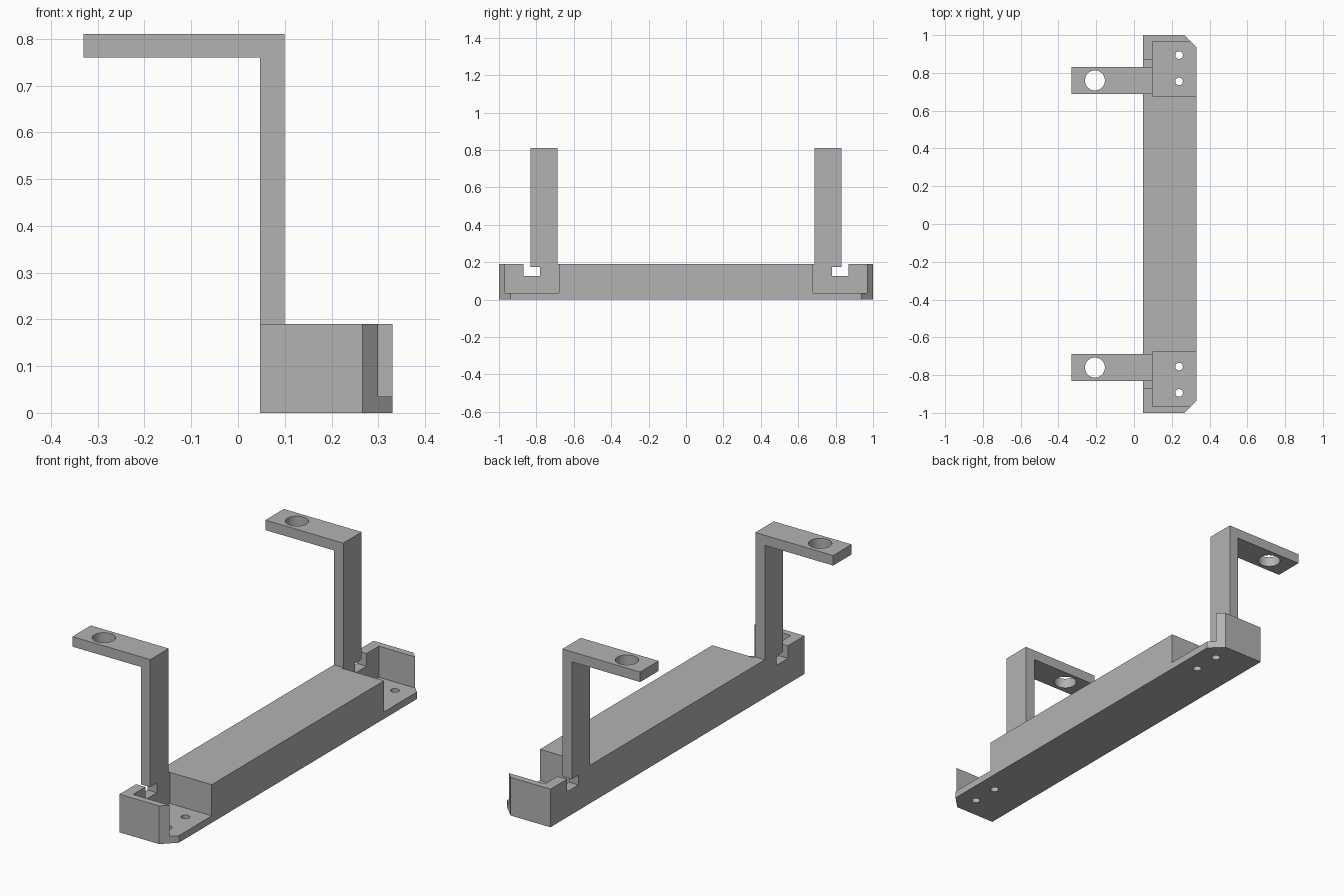
import bpy
import bmesh
from mathutils import Vector

old = bpy.data.objects.get("Cube")
if old:
    bpy.data.objects.remove(old, do_unlink=True)

grey = bpy.data.materials.new("plain grey")
grey.use_nodes = True
colour = (0.45, 0.45, 0.45, 1)
grey.diffuse_color = colour
grey.node_tree.nodes["Principled BSDF"].inputs["Base Color"].default_value = colour


def prism(name, outline, offset):
    """Extrude a planar outline along an offset vector."""
    bm = bmesh.new()
    face = bm.faces.new([bm.verts.new(p) for p in outline])
    extruded = bmesh.ops.extrude_face_region(bm, geom=[face])["geom"]
    moved = [g for g in extruded if isinstance(g, bmesh.types.BMVert)]
    bmesh.ops.translate(bm, verts=moved, vec=Vector(offset))
    bmesh.ops.recalc_face_normals(bm, faces=bm.faces)
    mesh = bpy.data.meshes.new(name)
    bm.to_mesh(mesh)
    bm.free()
    mesh.materials.append(grey)
    obj = bpy.data.objects.new(name, mesh)
    bpy.context.collection.objects.link(obj)
    return obj


def box(name, x, y, z):
    outline = [(x[0], y[0], z[0]), (x[1], y[0], z[0]),
               (x[1], y[1], z[0]), (x[0], y[1], z[0])]
    return prism(name, outline, (0, 0, z[1] - z[0]))


def cylinder(name, x, y, radius, z, height):
    bpy.ops.mesh.primitive_cylinder_add(vertices=48, radius=radius,
                                        depth=height, location=(x, y, z))
    obj = bpy.context.object
    obj.name = name
    obj.data.materials.append(grey)
    return obj


def combine(target, tool, operation):
    """Apply a boolean, then discard the tool."""
    tool.hide_render = True
    mod = target.modifiers.new("bool", "BOOLEAN")
    mod.operation, mod.solver, mod.object = operation, "EXACT", tool
    bpy.context.view_layer.objects.active = target
    bpy.ops.object.modifier_apply(modifier=mod.name)
    bpy.data.objects.remove(tool, do_unlink=True)


BACK, WALL, FRONT = 0.047, 0.099, 0.33
FLOOR, TOP, ARM_Z = 0.035, 0.19, 0.81
ARM_TIP, ARM_T = -0.33, 0.05

# Long base bar with two chamfered corners
plan = [(BACK, -1, 0), (0.266, -1, 0), (FRONT, -0.937, 0),
        (FRONT, 0.937, 0), (0.266, 1, 0), (BACK, 1, 0)]
base = prism("base_bar", plan, (0, 0, TOP))

for side in (-1, 1):
    def span(a, b):
        return sorted((side * a, side * b))

    # Open screw pocket and cable notch in the rear wall
    combine(base, box("pocket", (WALL, 0.5), span(0.678, 0.967), (FLOOR, 0.5)), "DIFFERENCE")
    combine(base, box("notch", (0, 0.15), span(0.78, 0.87), (0.127, 0.5)), "DIFFERENCE")

    # Two screw holes through the pocket floor
    for y in (0.755, 0.894):
        combine(base, cylinder("screw_hole", 0.239, side * y, 0.02, 0, 0.3), "DIFFERENCE")

    # Upright post with a rearward arm, drilled near its tip
    profile = [(BACK, 0.175), (WALL, 0.175), (WALL, ARM_Z),
               (ARM_TIP, ARM_Z), (ARM_TIP, ARM_Z - ARM_T), (BACK, ARM_Z - ARM_T)]
    low, high = span(0.687, 0.832)
    bracket = prism("bracket", [(x, low, z) for x, z in profile], (0, high - low, 0))
    combine(bracket, cylinder("arm_hole", -0.207, side * 0.76, 0.053, 0.78, 0.3), "DIFFERENCE")
    combine(base, bracket, "UNION")

# Keep the hole walls smooth and all other edges sharp
bpy.ops.object.select_all(action="DESELECT")
base.select_set(True)
bpy.context.view_layer.objects.active = base
bpy.ops.object.shade_smooth_by_angle(angle=0.5)
